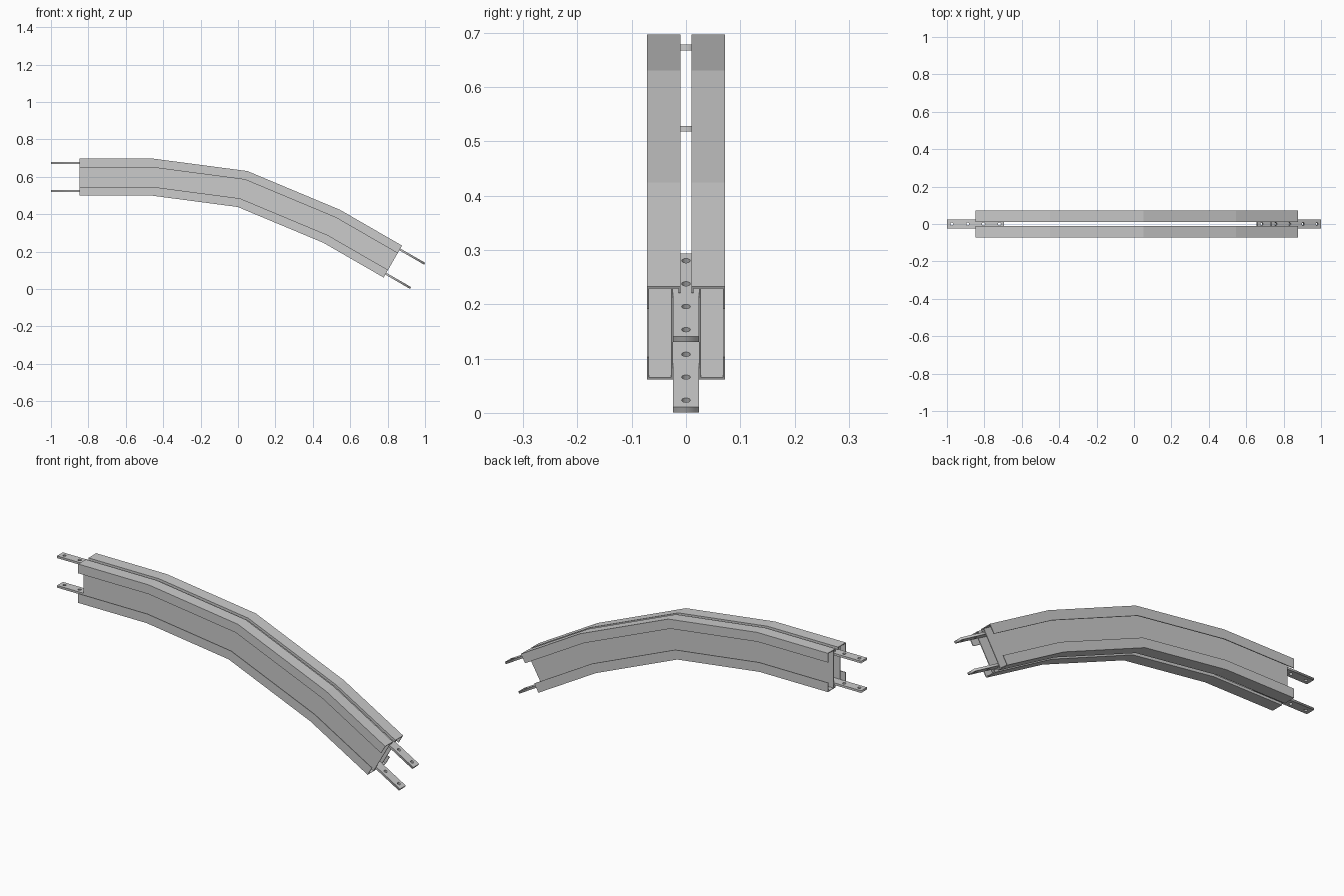
import bpy, bmesh
from math import sin, cos, pi, radians
from mathutils import Vector

if "Cube" in bpy.data.objects:
    bpy.data.objects.remove(bpy.data.objects["Cube"])

H = 0.197          # beam height, square to its path
END = radians(30)  # slope of the low end

# Top edge of the bent beam as (x, z)
path = [Vector(p) for p in [(-0.847, 0.697), (-0.45, 0.697), (0.05, 0.631),
                            (0.545, 0.424), (0.877, 0.2325)]]

# Upper half of one rail section as (y, depth): slot lip, flange, outer lip, web
outer = [(0.010, 0), (0.072, 0), (0.072, 0.047), (0.068, 0.047), (0.068, 0.004), (0.028, 0.004)]
inner = [(0.024, 0.004), (0.014, 0.004), (0.014, 0.013), (0.010, 0.013)]


def flip(points):
    return [(y, H - d) for y, d in reversed(points)]


section = outer + flip(outer) + flip(inner) + inner


def miters(points):
    """Downward offset direction at each path point, scaled for mitred corners."""
    dirs = [(b - a).normalized() for a, b in zip(points, points[1:])]
    normals = [Vector((d.y, -d.x)) for d in dirs]
    result = []
    for a, b in zip([normals[0]] + normals, normals + [normals[-1]]):
        m = (a + b).normalized()
        result.append(m / m.dot(a))
    return result


def rail(name, side):
    bm = bmesh.new()
    rings = []
    for p, m in zip(path, miters(path)):
        rings.append([bm.verts.new((p.x + m.x * d, side * y, p.y + m.y * d)) for y, d in section])
    n = len(section)
    for a, b in zip(rings, rings[1:]):
        for i in range(n):
            j = (i + 1) % n
            bm.faces.new((a[i], a[j], b[j], b[i]))
    bm.faces.new(rings[0])
    bm.faces.new(rings[-1])
    bmesh.ops.recalc_face_normals(bm, faces=bm.faces)
    mesh = bpy.data.meshes.new(name)
    bm.to_mesh(mesh)
    bm.free()
    bpy.context.collection.objects.link(bpy.data.objects.new(name, mesh))


def connector(name, end, angle, depth):
    """Flat joining bar with four holes, half inside the beam."""
    curve = bpy.data.curves.new(name, 'CURVE')
    curve.dimensions = '2D'
    curve.fill_mode = 'BOTH'
    curve.extrude = 0.0055
    L, W = 0.153, 0.0235
    loops = [[(-L, -W), (L, -W), (L, W), (-L, W)]]
    for cx in (-0.127, -0.042, 0.042, 0.127):
        loops.append([(cx + 0.008 * cos(k * pi / 8), 0.008 * sin(k * pi / 8)) for k in range(16)])
    for loop in loops:
        spline = curve.splines.new('POLY')
        spline.points.add(len(loop) - 1)
        for pt, (x, y) in zip(spline.points, loop):
            pt.co = (x, y, 0, 1)
        spline.use_cyclic_u = True
    ob = bpy.data.objects.new(name, curve)
    ob.location = (end.x - depth * sin(angle), 0, end.y - depth * cos(angle))
    ob.rotation_euler = (0, angle, 0)
    bpy.context.collection.objects.link(ob)
    bpy.ops.object.select_all(action='DESELECT')
    ob.select_set(True)
    bpy.context.view_layer.objects.active = ob
    bpy.ops.object.convert(target='MESH')


# Two mirrored rails with a slot between them
rail("front_rail", -1)
rail("back_rail", 1)

# Upper and lower joining bars at both ends
for end_name, end, angle in (("high_end", path[0], 0), ("low_end", path[-1], END)):
    connector(end_name + "_upper_bar", end, angle, 0.0235)
    connector(end_name + "_lower_bar", end, angle, H - 0.0235)
